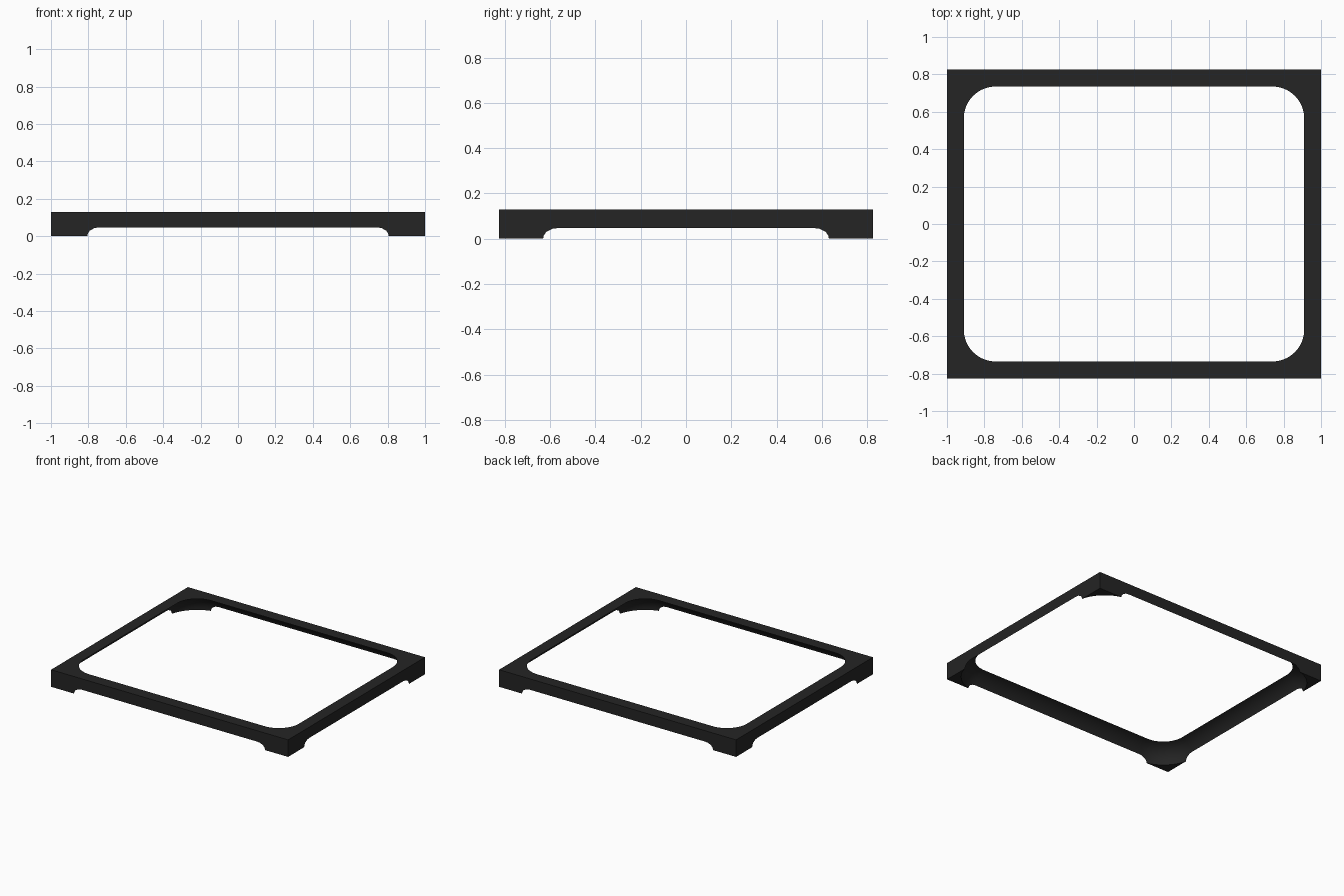
import bpy, bmesh, math

if "Cube" in bpy.data.objects:
    bpy.data.objects.remove(bpy.data.objects["Cube"])

HX, HY, H = 1.0, 0.825, 0.13          # outer half sizes and height
IX, IY, RAD = 0.91, 0.735, 0.17       # opening half sizes and corner radius
COVE = 0.135                          # radius of the hollow under the lip
SEG = 16


def new_object(name, bm):
    mesh = bpy.data.meshes.new(name)
    bmesh.ops.recalc_face_normals(bm, faces=bm.faces)
    bm.to_mesh(mesh)
    bm.free()
    ob = bpy.data.objects.new(name, mesh)
    bpy.context.collection.objects.link(ob)
    return ob


def rounded_loop(bm, d, z):
    """Rounded rectangle of the opening, grown outwards by d."""
    loop = []
    for q, (sx, sy) in enumerate([(1, 1), (-1, 1), (-1, -1), (1, -1)]):
        for i in range(SEG + 1):
            a = math.pi / 2 * (q + i / SEG)
            loop.append(bm.verts.new((sx * (IX - RAD) + (RAD + d) * math.cos(a),
                                      sy * (IY - RAD) + (RAD + d) * math.sin(a), z)))
    return loop


# Solid slab
bm = bmesh.new()
bmesh.ops.create_cube(bm, size=1)
for v in bm.verts:
    v.co = (v.co.x * 2 * HX, v.co.y * 2 * HY, (v.co.z + 0.5) * H)
frame = new_object("frame", bm)

# Cove-shaped cutter: breaks through the sides and leaves four corner feet
c = math.sqrt(COVE ** 2 - H ** 2)
top = math.asin(H / COVE)
levels = [(COVE - c, -0.05)]
for i in range(13):
    t = top * i / 12
    levels.append((COVE * math.cos(t) - c, COVE * math.sin(t)))
levels.append((0, H + 0.05))
bm = bmesh.new()
loops = [rounded_loop(bm, d, z) for d, z in levels]
for a, b in zip(loops, loops[1:]):
    n = len(a)
    for i in range(n):
        bm.faces.new((a[i], a[(i + 1) % n], b[(i + 1) % n], b[i]))
bm.faces.new(loops[0][::-1])
bm.faces.new(loops[-1])
cutter = new_object("cove_cutter", bm)
cutter.hide_render = True

# Cut the opening
mod = frame.modifiers.new("opening", 'BOOLEAN')
mod.operation = 'DIFFERENCE'
mod.solver = 'EXACT'
mod.object = cutter
bpy.context.view_layer.objects.active = frame
frame.select_set(True)
bpy.ops.object.modifier_apply(modifier=mod.name)
bpy.data.objects.remove(cutter)
bpy.ops.object.shade_smooth_by_angle(angle=math.radians(30))

# Black finish
mat = bpy.data.materials.new("black")
mat.diffuse_color = (0.018, 0.018, 0.018, 1)
mat.use_nodes = True
mat.node_tree.nodes["Principled BSDF"].inputs["Base Color"].default_value = mat.diffuse_color
frame.data.materials.clear()
frame.data.materials.append(mat)
